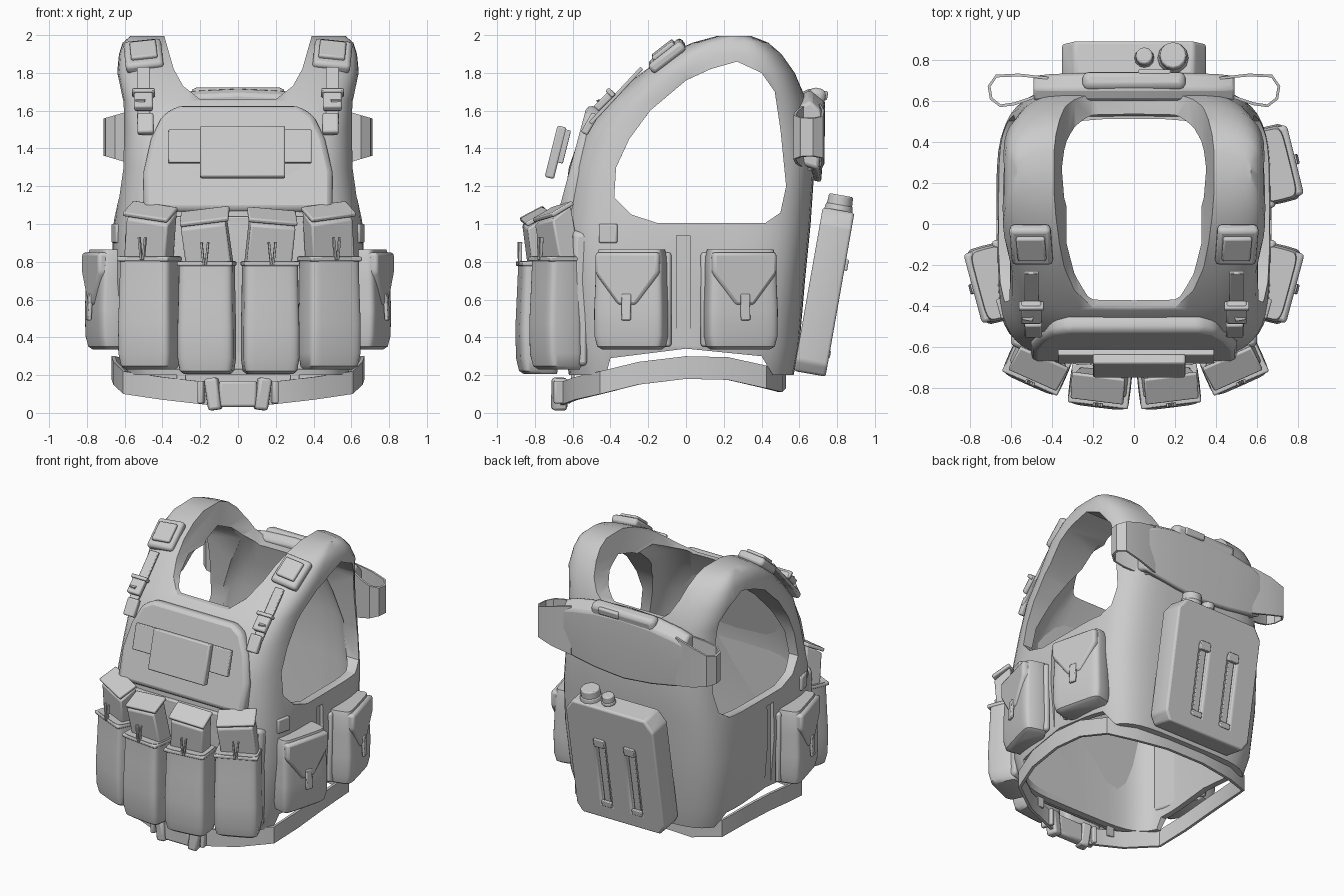
import bpy, bmesh, math
from mathutils import Vector, Matrix, Euler

cube = bpy.data.objects.get("Cube")
if cube:
    bpy.data.objects.remove(cube, do_unlink=True)

grey = bpy.data.materials.new("light_grey")
grey.use_nodes = True
grey.diffuse_color = (0.6, 0.6, 0.6, 1)
grey.node_tree.nodes["Principled BSDF"].inputs["Base Color"].default_value = (0.6, 0.6, 0.6, 1)


def finish(name, bm, bevel=0, segments=2):
    bmesh.ops.recalc_face_normals(bm, faces=bm.faces)
    me = bpy.data.meshes.new(name)
    bm.to_mesh(me)
    bm.free()
    me.materials.append(grey)
    ob = bpy.data.objects.new(name, me)
    bpy.context.collection.objects.link(ob)
    if bevel:
        m = ob.modifiers.new("bevel", "BEVEL")
        m.width, m.segments, m.limit_method = bevel, segments, "ANGLE"
    return ob


def loft(name, rings, bevel=0, closed=False):
    """Skin a list of point loops, capping the ends or joining them."""
    bm = bmesh.new()
    loops = [[bm.verts.new(p) for p in r] for r in rings]
    pairs = list(zip(loops, loops[1:]))
    if closed:
        pairs.append((loops[-1], loops[0]))
    else:
        bm.faces.new(loops[0])
        bm.faces.new(loops[-1])
    for a, b in pairs:
        for i in range(len(a)):
            j = (i + 1) % len(a)
            bm.faces.new((a[i], a[j], b[j], b[i]))
    return finish(name, bm, bevel)


def oval(z, xh, yf, yb, power=4.8, n=48):
    pts = []
    for i in range(n):
        c, s = math.cos(math.tau * i / n), math.sin(math.tau * i / n)
        e = 2 / power
        pts.append((xh * math.copysign(abs(c) ** e, c),
                    (yf + yb) / 2 + (yb - yf) / 2 * math.copysign(abs(s) ** e, s), z))
    return pts


def prism(name, outline, axis, a, b, bevel=0):
    """Extrude an outline along x (points are y,z) or y (points are x,z)."""
    put = (lambda p, t: (t, *p)) if axis == "x" else (lambda p, t: (p[0], t, p[1]))
    return loft(name, [[put(p, t) for p in outline] for t in (a, b)], bevel)


def box(name, size, loc, rot=(0, 0, 0), bevel=0.02):
    bm = bmesh.new()
    bmesh.ops.create_cube(bm, size=1)
    bmesh.ops.scale(bm, vec=size, verts=bm.verts)
    ob = finish(name, bm, bevel)
    ob.location, ob.rotation_euler = loc, [math.radians(r) for r in rot]
    return ob


def cut(target, *cutters):
    bpy.context.view_layer.objects.active = target
    for c in cutters:
        m = target.modifiers.new("cut", "BOOLEAN")
        m.operation, m.solver, m.object = "DIFFERENCE", "EXACT", c
        bpy.ops.object.modifier_apply(modifier=m.name)
        bpy.data.objects.remove(c, do_unlink=True)


def band(name, path, height, thick):
    """Closed loop of upright webbing following a path."""
    rings, n = [], len(path)
    for i, p in enumerate(path):
        p = Vector(p)
        along = Vector(path[(i + 1) % n]) - Vector(path[i - 1])
        side = along.cross(Vector((0, 0, 1))).normalized() * thick / 2
        up = Vector((0, 0, height / 2))
        rings.append([p + side - up, p + side + up, p - side + up, p - side - up])
    return loft(name, rings, 0, True)


def local_box(name, at, turn, offset, size, tilt=(0, 0, 0), bevel=0.01):
    """Box placed in the turned frame of a pouch whose front is local -y."""
    spin = Matrix.Rotation(math.radians(turn), 3, "Z")
    ob = box(name, size, Vector(at) + spin @ Vector(offset), bevel=bevel)
    ob.rotation_euler = (spin @ Euler([math.radians(t) for t in tilt]).to_matrix()).to_euler()
    return ob


def soft_pouch(name, at, turn, size, rounded):
    """Stuffed fabric bag: rounded box that swells towards its lower middle."""
    w, d, h = size
    steps = [(-.5, .8, .6), (-.47, .93, .85), (-.36, 1, 1), (-.1, 1, 1.04),
             (.2, .97, .96), (.42, .96, .9), (.5, .96 - rounded, .9 - rounded * 2)]
    ob = loft(name, [oval(h * z, w / 2 * k, -d / 2 * f, d / 2, 6, 28) for z, k, f in steps])
    ob.location, ob.rotation_euler = at, (0, 0, math.radians(turn))


# Vest body: outer hull, then hollowed to a shell, with arm holes and neck
hull = [(.2, .6, -.62, .57), (.35, .64, -.64, .6), (.7, .67, -.65, .63), (1, .66, -.66, .66),
        (1.3, .62, -.62, .68), (1.5, .61, -.55, .66), (1.65, .61, -.42, .64), (1.8, .64, -.24, .58),
        (1.9, .63, -.1, .51), (1.96, .61, .03, .44), (1.995, .57, .16, .35)]
vest = loft("vest_body", [oval(*r) for r in hull])
cavity = loft("cavity", [oval(*r) for r in [
    (0, .56, -.56, .5), (.4, .6, -.58, .54), (1, .6, -.58, .58), (1.3, .55, -.54, .6),
    (1.5, .47, -.46, .57), (1.68, .37, -.36, .53), (1.8, .36, -.15, .46)]])
arm = [(-.38, 1.14), (-.37, 1.3), (-.3, 1.45), (-.19, 1.6), (0, 1.76), (.13, 1.82), (.27, 1.86),
       (.4, 1.8), (.47, 1.7), (.5, 1.5), (.53, 1.2), (.5, 1.06), (.42, 1.005), (-.15, 1.005), (-.29, 1.05)]
neck = [(-.2, 1.66), (.2, 1.66), (.29, 1.73), (.34, 1.82), (.42, 2.1), (-.42, 2.1), (-.34, 1.82), (-.29, 1.73)]
hem = [(-.45, .1), (-.4, .29), (0, .34), (.4, .3), (.52, .1)]
cut(vest, cavity, prism("arm_cut", arm, "x", -1, 1), prism("neck_cut", neck, "y", -1, 1),
    prism("hem_cut", hem, "x", -1, 1))
for s in (-1, 1):
    cut(vest, box("side_gap", (.14, .07, .6), (s * .71, -.015, .64), bevel=0))
m = vest.modifiers.new("bevel", "BEVEL")
m.width, m.segments, m.limit_method, m.angle_limit = .012, 2, "ANGLE", math.radians(50)

# Raised chest panel, leaning with the front
chest = [(-.5, 0), (.5, 0), (.5, .22), (.46, .4), (.4, .53), (.32, .58),
         (-.32, .58), (-.4, .53), (-.46, .4), (-.5, .22)]
panel = prism("chest_panel", chest, "y", -.045, .05, .03)
panel.location, panel.rotation_euler = (0, -.63, 1.06), (math.radians(-15), 0, 0)
lower = prism("pouch_panel", [(-.58, .25), (-.35, .23), (.35, .23), (.58, .25), (.6, .95), (.35, 1.04),
                              (-.35, 1.04), (-.6, .95)], "y", -.69, -.61, .02)
for v in lower.data.vertices:
    v.co.y += .4 * max(0, abs(v.co.x) - .35)

# Chest patches
box("patch_wide", (.76, .03, .18), (.01, -.645, 1.41), (-14, 0, 0), .006)
box("patch_centre", (.45, .05, .28), (.025, -.69, 1.38), (-14, 0, 0), .01)

# Magazine pouches with magazines and pull tabs
for x, y, turn, z, lean in [(-.47, -.69, -24, .53, 8), (-.165, -.79, -7, .505, -7),
                            (.17, -.79, 7, .505, 5), (.485, -.69, 24, .53, -7)]:
    at = (x, y, z)
    soft_pouch("magazine_pouch", at, turn, (.3, .2, .6), 0)
    local_box("pouch_rim", at, turn, (0, 0, .285), (.295, .19, .025), bevel=.008)
    mag = local_box("magazine", at, turn, (0, .01, .38), (.24, .12, .34), (8, lean, 0), .01)
    for v in mag.data.vertices:
        if v.co.z > 0 and v.co.y < 0:
            v.co.z -= .06
    local_box("magazine_base", at, turn, (math.copysign(.01, lean), -.01, .535), (.26, .14, .025), (28, lean, 0), .008)
    for s in (-1, 1):
        local_box("pull_tab", at, turn, (s * .012, -.09, .34), (.012, .02, .12), (0, s * 6, 0), .003)

# Side pouches with pointed flaps, closing tabs and stitched base
flap = [(-.175, .25), (.175, .25), (.175, .14), (.05, -.03), (-.05, -.03), (-.175, .14)]
for x, y, turn in [(.69, -.29, 75), (.69, .29, 104), (-.69, -.29, -75)]:
    at = (x, y, .6)
    soft_pouch("side_pouch", at, turn, (.38, .17, .53), .06)
    lid = prism("pouch_flap", flap, "y", -.098, .05, .018)
    lid.location, lid.rotation_euler = at, (0, 0, math.radians(turn))
    local_box("flap_tab", at, turn, (0, -.1, -.04), (.05, .02, .14), (-4, 0, 0), .006)
    local_box("pouch_backing", at, turn, (0, .07, 0), (.4, .04, .5), bevel=.015)

# Shoulder pads, strap webbing, buckles and back flap sleeves
for s in (-1, 1):
    box("shoulder_pad", (.2, .22, .06), (s * .5, -.1, 1.89), (38, s * 6, 0), .02)
    box("shoulder_ridge", (.14, .14, .03), (s * .5, -.12, 1.92), (38, s * 6, 0), .01)
    box("strap_webbing", (.07, .4, .02), (s * .5, -.37, 1.68), (47, 0, 0), .005)
    box("strap_buckle", (.1, .13, .04), (s * .5, -.43, 1.655), (45, 0, 0), .01)
    box("buckle_bar", (.12, .025, .05), (s * .5, -.4, 1.695), (45, 0, 0), .006)
    box("strap_end", (.085, .12, .04), (s * .49, -.51, 1.53), (60, 0, 0), .01)
    box("loose_tail", (.05, .1, .01), (s * .51, -.42, 1.66), (10, 0, s * 10), 0)
    box("waist_clip", (.04, .1, .1), (s * .64, -.41, .95), (0, 0, -s * 15), .008)
    loop = [(.42, .71), (.56, .725), (.67, .72), (.705, .67), (.695, .61), (.65, .575), (.58, .585), (.45, .63)]
    sleeve = band("flap_sleeve", [(s * x, y, 1.46) for x, y in loop], .24, .014)
    for v in sleeve.data.vertices:
        v.co.z = 1.46 + (v.co.z - 1.46) * (1.45 - 2.4 * max(0, abs(v.co.x) - .45))

# Back flap: drooping padded shape, deepest in the middle
rings = []
for x, top, low, back in [(-.49, 1.65, 1.29, .72), (-.4, 1.68, 1.27, .73), (-.22, 1.71, 1.24, .735),
                          (0, 1.72, 1.22, .735), (.22, 1.71, 1.24, .735), (.4, 1.68, 1.27, .73), (.49, 1.65, 1.29, .72)]:
    rings.append([(x, .6, top - .03), (x, .66, top), (x, back, top - .06),
                  (x, back, (top + low) / 2), (x, back - .02, low), (x, .61, low + .03)])
loft("back_flap", rings, .015)
box("collar_roll", (.5, .09, .12), (0, .69, 1.66), (-12, 0, 0), .03)
box("collar_loop", (.16, .03, .05), (.1, .735, 1.68), (-12, 0, 0), .01)

# Canister on the back, leaning outwards, with strap slots
can = [(-.35, -.4), (-.31, -.46), (.31, -.46), (.35, -.4), (.35, .34), (.29, .42), (-.29, .42), (-.35, .34)]
tilt = math.radians(-10)
frame = Matrix.Translation((0, .735, .66)) @ Matrix.Rotation(tilt, 4, "X")
canister = prism("canister", can, "y", -.085, .085)
slots = (-.14, .1)
cut(canister, *[box("slot", (.08, .06, .5), (x, .085, -.1), bevel=0) for x in slots])
canister.matrix_world = frame
m = canister.modifiers.new("bevel", "BEVEL")
m.width, m.segments, m.limit_method = .04, 3, "ANGLE"
for x in slots:
    for name, size, off in [("canister_strap", (.05, .012, .46), (x, .066, -.1)),
                            ("canister_clip", (.08, .03, .06), (x, .085, .14)),
                            ("canister_anchor", (.08, .02, .04), (x, .08, -.34))]:
        box(name, size, frame @ Vector(off), (-10, 0, 0), .005)
for name, x, r, h in [("large_cap", .19, .07, .1), ("small_cap", .05, .045, .07)]:
    for part, k, dz, tall in [("", 1, 0, h), ("_rim", 1.1, -.02, h * .4)]:
        bm = bmesh.new()
        bmesh.ops.create_cone(bm, cap_ends=True, segments=12, radius1=r * k, radius2=r * k * .92, depth=tall)
        ob = finish(name + part, bm, .008)
        ob.location, ob.rotation_euler = frame @ Vector((x, 0, .45 + dz)), (tilt, 0, 0)

# Waist belt with front buckle
half = [(.14, -.66, .1), (.4, -.58, .13), (.6, -.45, .16), (.65, -.25, .21), (.66, 0, .24),
        (.64, .22, .235), (.58, .42, .19), (.4, .5, .17), (.15, .52, .19)]
band("waist_belt", half + [(-x, y, z) for x, y, z in reversed(half)], .12, .02)
box("belt_buckle", (.2, .06, .14), (0, -.67, .1), bevel=.015)
for s in (-1, 1):
    box("buckle_prong", (.07, .08, .17), (s * .13, -.67, .1), (0, s * 8, s * 12), .015)
    box("buckle_slide", (.03, .09, .12), (s * .19, -.655, .11), (0, 0, s * 15), .008)
    box("belt_hanger", (.05, .02, .14), (s * .3, -.6, .2), bevel=.004)

# Smooth shading with sharp edges kept
bpy.ops.object.select_all(action="DESELECT")
for ob in bpy.context.scene.objects:
    if ob.type == "MESH" and grey.name in ob.data.materials:
        ob.select_set(True)
        bpy.context.view_layer.objects.active = ob
bpy.ops.object.shade_smooth_by_angle(angle=math.radians(40))
